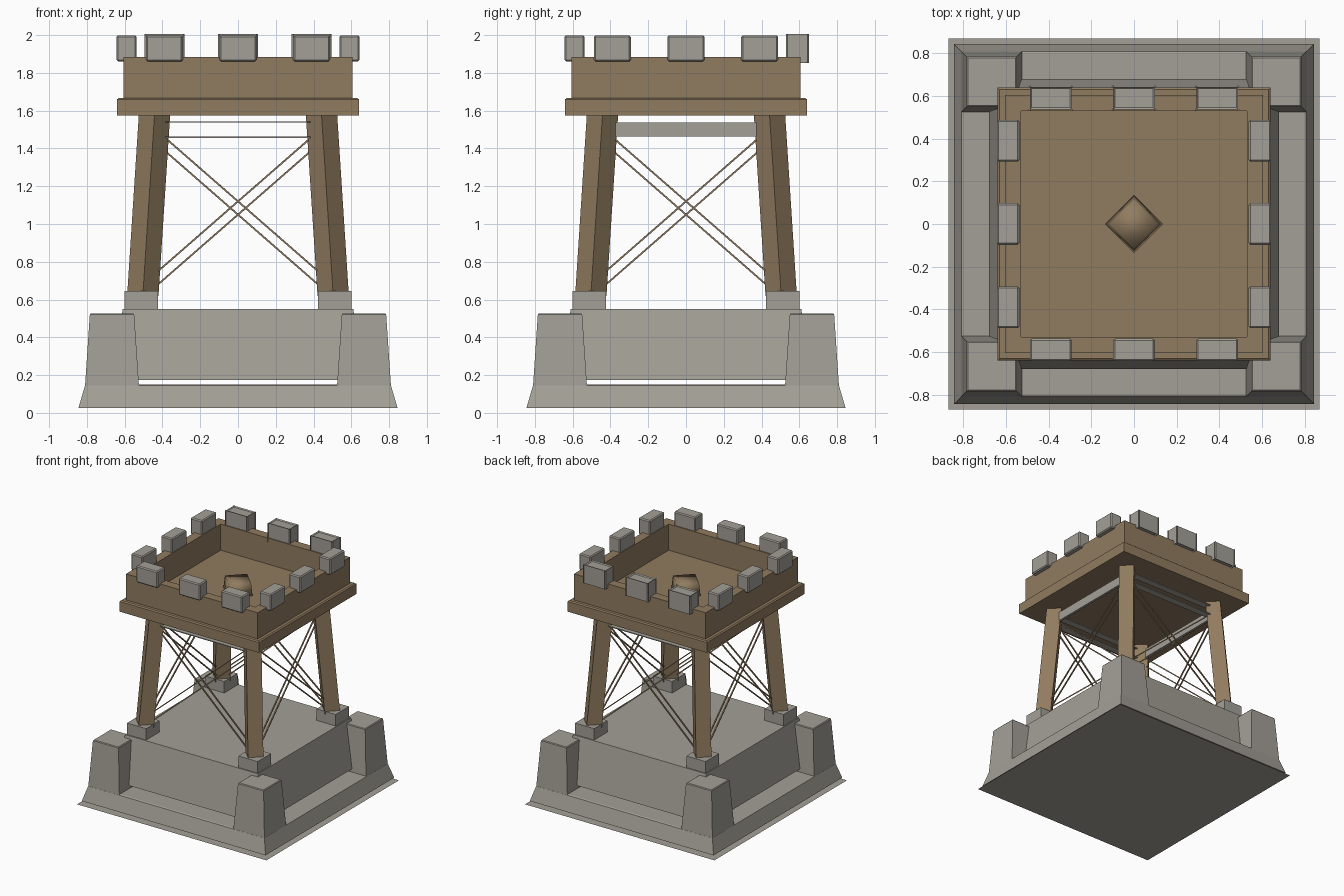
import bpy, bmesh
from math import sin, cos, pi, sqrt
from mathutils import Vector, Matrix

cube = bpy.data.objects.get("Cube")
if cube:
    bpy.data.objects.remove(cube, do_unlink=True)


def material(name, colour):
    m = bpy.data.materials.new(name)
    m.use_nodes = True
    m.diffuse_color = (*colour, 1)
    m.node_tree.nodes["Principled BSDF"].inputs["Base Color"].default_value = (*colour, 1)
    return m


stone = material("stone_grey", (0.37, 0.35, 0.31))
wood = material("wood_brown", (0.28, 0.20, 0.115))


def finish(name, bm, mat, fix=True):
    if fix:
        bmesh.ops.recalc_face_normals(bm, faces=bm.faces[:])
    mesh = bpy.data.meshes.new(name)
    bm.to_mesh(mesh)
    bm.free()
    mesh.materials.append(mat)
    obj = bpy.data.objects.new(name, mesh)
    bpy.context.collection.objects.link(obj)
    return obj


def shell(name, mat, rings, at=(0, 0), to=None, diamond=False, loop=False):
    """Four-sided body from (half width, z) rings, sliding from at to to."""
    to = to or at
    bm = bmesh.new()
    loops = []
    for i, (half, z) in enumerate(rings):
        c = Vector(at).lerp(Vector(to), i / max(1, len(rings) - 1))
        r = half if diamond else half * sqrt(2)
        turn = 0 if diamond else pi / 4
        loops.append([bm.verts.new((c.x + r * cos(turn + k * pi / 2),
                                    c.y + r * sin(turn + k * pi / 2), z)) for k in range(4)])
    pairs = list(zip(loops, loops[1:]))
    if loop:
        pairs.append((loops[-1], loops[0]))
    for a, b in pairs:
        for k in range(4):
            n = (k + 1) % 4
            bm.faces.new((a[k], a[n], b[n], b[k]))
    if not loop:
        bm.faces.new(loops[0][::-1])
        if len(loops) > 1:
            bm.faces.new(loops[-1])
    return finish(name, bm, mat, len(loops) > 1)


def box(name, mat, centre, size, turn=0, bevel=0):
    bm = bmesh.new()
    bmesh.ops.create_cube(bm, size=1)
    bm.transform(Matrix.Rotation(turn, 4, "Z") @ Matrix.Translation(centre)
                 @ Matrix.Diagonal((*size, 1)))
    if bevel:
        bmesh.ops.bevel(bm, geom=bm.edges[:], offset=bevel, segments=1, affect="EDGES")
    return finish(name, bm, mat)


def bar(name, mat, a, b, width):
    a, b = Vector(a), Vector(b)
    bm = bmesh.new()
    bmesh.ops.create_cube(bm, size=1)
    turn = (b - a).to_track_quat("Z", "Y").to_matrix().to_4x4()
    bm.transform(Matrix.Translation((a + b) / 2) @ turn
                 @ Matrix.Diagonal((width, width, (b - a).length, 1)))
    return finish(name, bm, mat)


# Stone foundation: ground sheet, flared skirt, raised platform
shell("ground_sheet", stone, [(0.87, 0)])
shell("base_skirt", stone, [(0.845, 0.025), (0.81, 0.145), (0.80, 0.15)])
shell("platform", stone, [(0.68, 0.175), (0.61, 0.55)])

# Corner blocks, feet and leaning legs
for sx in (-1, 1):
    for sy in (-1, 1):
        tag = ("left" if sx > 0 else "right") + ("_front" if sy < 0 else "_back")
        shell("corner_block_" + tag, stone, [(0.1425, 0.145), (0.1175, 0.52), (0.112, 0.526)],
              at=(sx * 0.667, sy * 0.667))
        shell("foot_" + tag, stone, [(0.088, 0.545), (0.088, 0.645)], at=(sx * 0.512, sy * 0.512))
        shell("leg_" + tag, wood, [(0.083, 0.62), (0.083, 1.58)],
              at=(sx * 0.504, sy * 0.504), to=(sx * 0.442, sy * 0.442), diamond=True)

# Deck, parapet and roof hatch
shell("deck", wood, [(0.64, 1.575), (0.64, 1.66), (0.63, 1.668)])
shell("parapet", wood, [(0.605, 1.668), (0.605, 1.885), (0.53, 1.885), (0.53, 1.668)], loop=True)
hatch = shell("hatch", wood, [(0.135, 1.66), (0.12, 1.77)], diamond=True)
for p in hatch.data.polygons:
    p.use_smooth = True

# Repeated on the four sides: battlements and crossed braces
for i, side in enumerate(("front", "left", "back", "right")):
    turn = i * pi / 2
    spin = Matrix.Rotation(turn, 3, "Z")
    for j, x in enumerate((-0.39, 0, 0.39)):
        box(f"battlement_{side}_{j}", stone, (x, -0.59, 1.93), (0.195, 0.105, 0.138),
            turn, bevel=0.008)
    for s in (-1, 1):
        for drop, edge in ((0, "upper"), (0.07, "lower")):
            bar(f"brace_{side}_{edge}", wood, spin @ Vector((-s * 0.39, -0.45, 1.46 - drop)),
                spin @ Vector((s * 0.435, -0.497, 0.74 - drop)), 0.009)

# Beams below the deck: rails at front and back, boards on the sides
for s in (-1, 1):
    for z in (1.46, 1.54):
        box("cross_rail", stone, (0, s * 0.445, z), (0.77, 0.06, 0.007))
    box("side_board", stone, (s * 0.445, 0, 1.5), (0.02, 0.77, 0.075))
